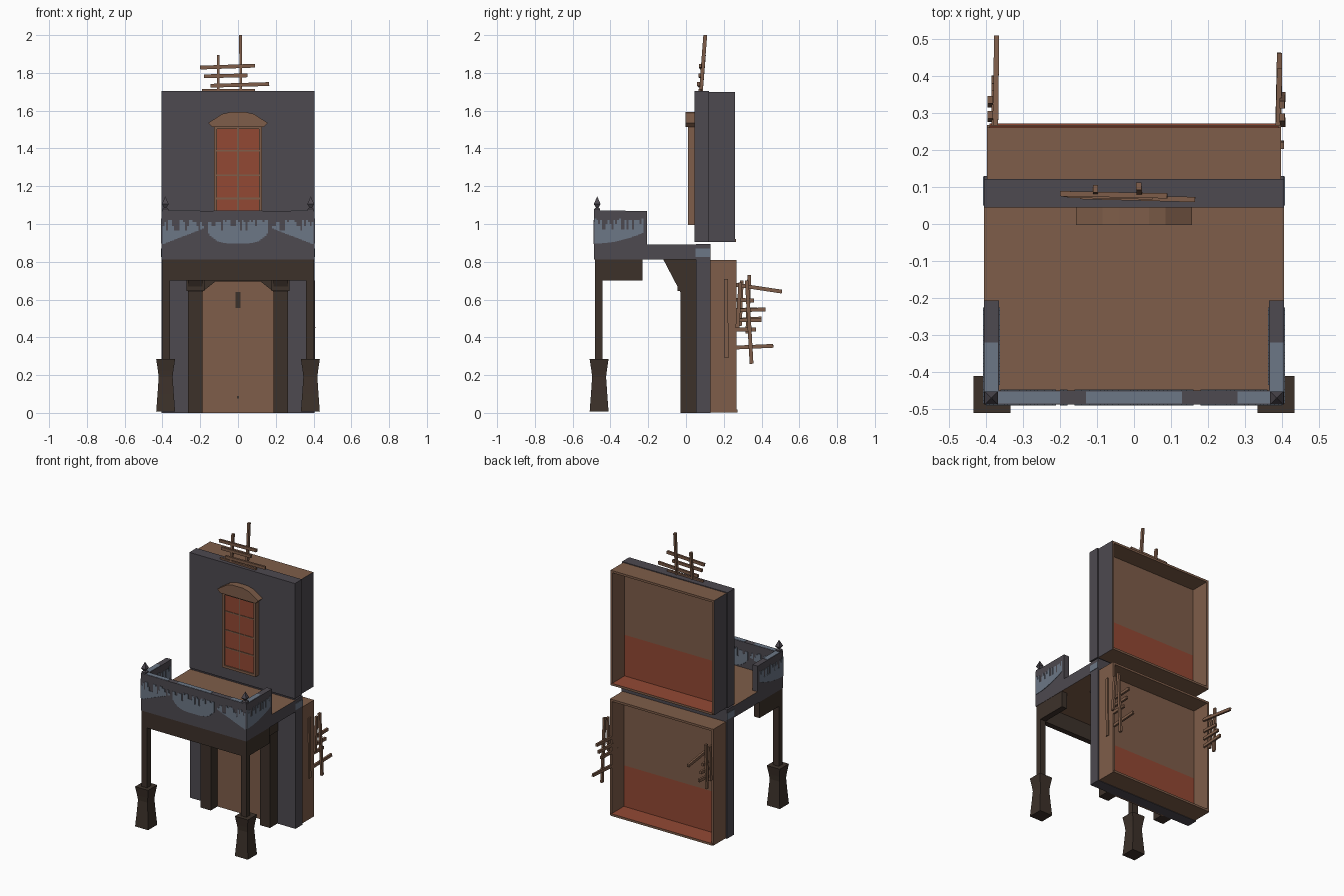
import bpy, bmesh, math, random
from mathutils import Vector, Matrix

if "Cube" in bpy.data.objects:
    bpy.data.objects.remove(bpy.data.objects["Cube"])

random.seed(4)


def mat(name, r, g, b):
    m = bpy.data.materials.new(name)
    m.diffuse_color = (r, g, b, 1)
    m.use_nodes = True
    m.node_tree.nodes["Principled BSDF"].inputs["Base Color"].default_value = m.diffuse_color
    return m


SLATE = mat("slate grey", .075, .067, .080)
BROWN = mat("plank brown", .210, .110, .067)
DARK = mat("dark timber", .046, .031, .023)
RED = mat("brick red", .290, .066, .034)
BLUE = mat("faded blue", .150, .185, .240)


def finish(name, bm, mats, rule=None):
    bmesh.ops.recalc_face_normals(bm, faces=bm.faces)
    if rule:
        for f in bm.faces:
            f.material_index = rule(f.normal)
    me = bpy.data.meshes.new(name)
    bm.to_mesh(me)
    bm.free()
    for m in mats:
        me.materials.append(m)
    ob = bpy.data.objects.new(name, me)
    bpy.context.collection.objects.link(ob)
    return ob


def add_box(bm, x, y, z):
    c = Vector(((x[0] + x[1]) / 2, (y[0] + y[1]) / 2, (z[0] + z[1]) / 2))
    s = Matrix.Diagonal((abs(x[1] - x[0]), abs(y[1] - y[0]), abs(z[1] - z[0]), 1))
    bmesh.ops.create_cube(bm, size=1, matrix=Matrix.Translation(c) @ s)


def box(name, x, y, z, *mats, rule=None):
    bm = bmesh.new()
    add_box(bm, x, y, z)
    return finish(name, bm, mats, rule)


def prism(name, pts, axis, a, b, m):
    """Extrude a profile along x (points are y,z) or y (points are x,z)."""
    bm = bmesh.new()
    put = (lambda p, t: (t, p[0], p[1])) if axis == "x" else (lambda p, t: (p[0], t, p[1]))
    f = bm.faces.new([bm.verts.new(put(p, a)) for p in pts])
    r = bmesh.ops.extrude_face_region(bm, geom=[f])
    d = Vector((b - a, 0, 0)) if axis == "x" else Vector((0, b - a, 0))
    bmesh.ops.translate(bm, vec=d, verts=[v for v in r["geom"] if isinstance(v, bmesh.types.BMVert)])
    return finish(name, bm, [m])


def loft(name, cx, cy, rings, m):
    """Stack of square rings given as (z, half width)."""
    bm = bmesh.new()
    loops = [[bm.verts.new((cx + h * i, cy + h * j, z)) for i, j in ((-1, -1), (1, -1), (1, 1), (-1, 1))]
             for z, h in rings]
    for lo, hi in zip(loops, loops[1:]):
        for k in range(4):
            bm.faces.new((lo[k], lo[(k + 1) % 4], hi[(k + 1) % 4], hi[k]))
    bm.faces.new(loops[0])
    bm.faces.new(loops[-1])
    return finish(name, bm, [m])


def sticks(name, segs, w=.02):
    """Square sticks between pairs of points."""
    bm = bmesh.new()
    for p, q in segs:
        p, q = Vector(p), Vector(q)
        d = q - p
        side = Vector((1, 0, 0)) if abs(d.x) < d.length * .7 else Vector((0, 1, 0))
        other = d.normalized().cross(side)
        side = other.cross(d.normalized())
        rot = Matrix((side, other, d.normalized())).transposed().to_4x4()
        bmesh.ops.create_cube(bm, size=1, matrix=Matrix.Translation((p + q) / 2) @ rot
                              @ Matrix.Diagonal((w * .7, w, d.length, 1)))
    return finish(name, bm, [BROWN])


# wall slabs
box("upper_wall", (-.405, .405), (.045, .122), (.905, 1.705), SLATE)
box("lower_wall", (-.405, .405), (.052, .13), (0, .895), SLATE)


# open-backed rooms behind the walls
def room(name, z0, z1, y0, y1, outer):
    t = .015
    for s, n in ((-1, "left"), (1, "right")):
        box(f"{name}_{n}_side", (s * .397, s * (.397 - t)), (y0, y1), (z0, z1), BROWN, outer,
            rule=lambda v, s=s: int(v.x * s > .5))
    box(f"{name}_ceiling", (-.39, .39), (y0, y1), (z1 - t, z1), BROWN)
    box(f"{name}_floor", (-.39, .39), (y0, y1 + .005), (z0, z0 + t), BROWN, RED,
        rule=lambda v: int(v.z > .5))
    split = z0 + .3
    box(f"{name}_wainscot", (-.385, .385), (y0, y0 + .008), (z0 + t, split), RED)
    box(f"{name}_inner_wall", (-.385, .385), (y0, y0 + .008), (split, z1 - t), BROWN)


room("upper_room", .905, 1.70, .12, .26, SLATE)
room("lower_room", .003, .81, .128, .267, BROWN)

# balcony floor and railings
box("balcony_floor", (-.405, .405), (-.485, .052), (.812, .892), SLATE, BROWN,
    rule=lambda v: int(abs(v.z) > .5))
box("front_railing", (-.405, .405), (-.487, -.45), (.812, 1.07), SLATE)
for s in (-1, 1):
    box("side_railing", (s * .365, s * .405), (-.46, -.207), (.88, 1.07), SLATE)
    loft("finial", s * .385, -.47, [(1.07, .016), (1.08, .016), (1.088, .007), (1.105, .018), (1.145, .001)], SLATE)

# worn paint on the railings, as thin drip columns
bm = bmesh.new()
W = .01
for i in range(80):
    x = -.4 + i * W
    a = abs(x + W / 2)
    if .165 < a < .178:
        continue
    low = .897 + .06 * (a / .16) ** 4 if a < .165 else .892 + .085 * (.4 - a) / .22
    top = random.choice((.965, .99, 1.01, 1.02, 1.02))
    if top > low:
        add_box(bm, (x, x + W), (-.490, -.486), (low, top))
        if a < .36:
            add_box(bm, (x, x + W), (-.451, -.447), (low, top))
for i in range(26):
    y = -.485 + i * W
    low = .897 + .06 * (i / 26) ** 2
    top = random.choice((.97, 1.0, 1.02, 1.03))
    for s in (-1, 1):
        add_box(bm, (s * .404, s * .408), (y, y + W), (low, top))
        if i > 4:
            add_box(bm, (s * .362, s * .366), (y, y + W), (low, top))
for x in ((-.40, -.20), (-.13, .13), (.28, .40)):
    add_box(bm, x, (-.485, -.452), (1.068, 1.072))
for s in (-1, 1):
    add_box(bm, (s * .367, s * .403), (-.452, -.32), (1.068, 1.072))
    add_box(bm, (s * .404, s * .408), (.05, .128), (.825, .87))
finish("railing_paint", bm, [BLUE])

# beams and legs under the balcony
box("front_beam", (-.395, .395), (-.483, -.445), (.70, .812), DARK)
for s in (-1, 1):
    box("side_beam", (s * .362, s * .403), (-.483, -.23), (.70, .812), DARK)
    box("front_leg", (s * .36, s * .403), (-.483, -.442), (.27, .71), DARK)
    loft("leg_base", s * .383, -.46, [(.008, .05), (.10, .043), (.19, .037), (.225, .041), (.284, .05)], DARK)
    # door posts with flared bracket tops
    prism("door_post", [(-.03, 0), (.055, 0), (.055, .812), (-.12, .812), (-.03, .64)],
          "x", s * .188, s * .266, DARK)
    box("post_capital", (s * .178, s * .272), (-.045, .055), (.645, .71), DARK)

# door
box("door", (-.20, .20), (.044, .055), (0, .75), BROWN)
prism("door_arch", [(-.19, .64), (-.12, .695), (.12, .695), (.19, .64), (.19, .812), (-.19, .812)],
      "y", 0, .05, DARK)
box("door_knocker", (-.012, .012), (.038, .046), (.555, .64), DARK)
box("door_bolt", (-.005, .005), (.040, .046), (.075, .09), DARK)

# window
box("window_glass", (-.12, .12), (.018, .047), (1.0, 1.515), RED)
bm = bmesh.new()
for s in (-1, 1):
    add_box(bm, (s * .111, s * .128), (.010, .047), (.995, 1.52))
add_box(bm, (-.12, .12), (.010, .047), (.995, 1.012))
add_box(bm, (-.12, .12), (.010, .047), (1.502, 1.52))
add_box(bm, (-.004, .004), (.014, .02), (1.0, 1.51))
for z in (1.135, 1.257, 1.387):
    add_box(bm, (-.115, .115), (.014, .02), (z - .004, z + .004))
finish("window_frame", bm, [BROWN])
prism("window_lintel", [(-.135, 1.513), (.135, 1.513), (.157, 1.535), (.085, 1.582), (.04, 1.593),
                        (-.04, 1.593), (-.085, 1.582), (-.157, 1.535)], "y", -.003, .047, BROWN)

# stick lattices on the roof and the two sides
sticks("roof_lattice", [
    ((.015, .078, 1.69), (.013, .102, 2.0)), ((-.105, .078, 1.69), (-.104, .095, 1.895)),
    ((-.20, .082, 1.828), (.09, .076, 1.838)), ((-.18, .078, 1.782), (.05, .073, 1.787)),
    ((-.145, .074, 1.732), (.165, .066, 1.741)), ((-.19, .08, 1.706), (.09, .072, 1.706))])
sticks("right_lattice", [
    ((.402, .347, .26), (.400, .322, .70)), ((.402, .272, .45), (.400, .288, .69)),
    ((.398, .215, .29), (.398, .212, .71)),
    ((.388, .20, .54), (.393, .42, .548)), ((.388, .24, .345), (.393, .462, .355)),
    ((.388, .20, .44), (.393, .37, .442)), ((.388, .24, .49), (.393, .40, .492))])
sticks("left_lattice", [
    ((-.388, .325, .42), (-.388, .335, .73)), ((-.388, .285, .46), (-.388, .295, .70)),
    ((-.374, .24, .682), (-.371, .508, .642)), ((-.378, .24, .545), (-.378, .38, .548)),
    ((-.378, .24, .49), (-.378, .40, .50)), ((-.378, .24, .60), (-.378, .36, .595))])
